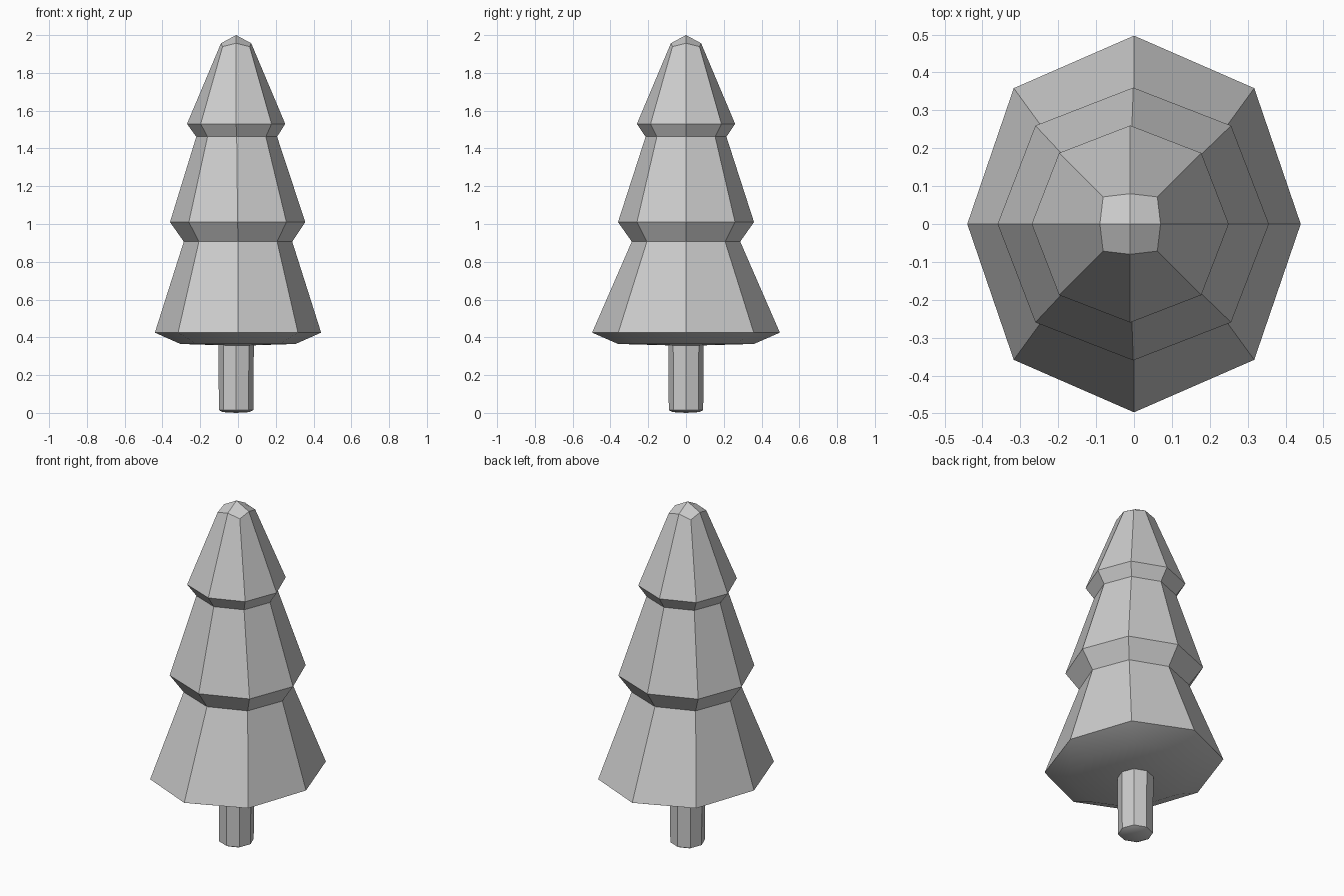
import bpy, bmesh
from math import cos, sin, pi

if "Cube" in bpy.data.objects:
    bpy.data.objects.remove(bpy.data.objects["Cube"])

SIDES = 8


def lathe(name, rings, bottom_z, cx_bottom=0.0, apex=None):
    """Loft octagonal rings (rx, ry, z, centre x, z drop at the diagonals)."""
    bm = bmesh.new()
    loops = []
    for rx, ry, z, cx, drop in rings:
        loops.append([])
        for i in range(SIDES):
            a = 2 * pi * i / SIDES
            grow = 1.02 if i % 2 else 1.0
            if drop:
                grow *= 1.24
            if drop and i % 2 == 0:
                grow = 1.0
            loops[-1].append(bm.verts.new((cx + rx * grow * cos(a),
                                           ry * grow * sin(a),
                                           z - (drop if i % 2 else 0))))
    for low, high in zip(loops, loops[1:]):
        for i in range(SIDES):
            j = (i + 1) % SIDES
            bm.faces.new((low[i], low[j], high[j], high[i]))
    # bottom fan
    centre = bm.verts.new((cx_bottom, 0, bottom_z))
    for i in range(SIDES):
        bm.faces.new((centre, loops[0][(i + 1) % SIDES], loops[0][i]))
    # top: four-quad tip, or a flat cap
    top = loops[-1]
    if apex:
        tip = bm.verts.new(apex)
        for i in range(0, SIDES, 2):
            bm.faces.new((tip, top[i], top[i + 1], top[(i + 2) % SIDES]))
    else:
        bm.faces.new(top)
    bmesh.ops.recalc_face_normals(bm, faces=bm.faces)
    mesh = bpy.data.meshes.new(name)
    bm.to_mesh(mesh)
    bm.free()
    obj = bpy.data.objects.new(name, mesh)
    bpy.context.collection.objects.link(obj)
    # smooth undersides, crisp facets elsewhere
    bpy.ops.object.select_all(action='DESELECT')
    obj.select_set(True)
    bpy.context.view_layer.objects.active = obj
    bpy.ops.object.shade_smooth_by_angle(angle=pi / 6)
    return obj


# three tiers of foliage with a faceted tip
lathe("foliage", [
    (0.305, 0.36, 0.365, 0, 0),
    (0.44, 0.497, 0.425, 0, 0),
    (0.287, 0.287, 0.907, 0, 0),
    (0.358, 0.36, 1.01, -0.002, 0),
    (0.214, 0.214, 1.462, -0.007, 0),
    (0.26, 0.26, 1.53, -0.01, 0),
    (0.08, 0.08, 1.957, -0.01, 0.018),
], 0.355, apex=(-0.01, 0, 2.0))

# trunk
lathe("trunk", [
    (0.07, 0.07, 0.004, -0.01, 0),
    (0.091, 0.091, 0.015, -0.01, 0),
    (0.094, 0.094, 0.37, -0.01, 0),
], 0.0, cx_bottom=-0.01)
